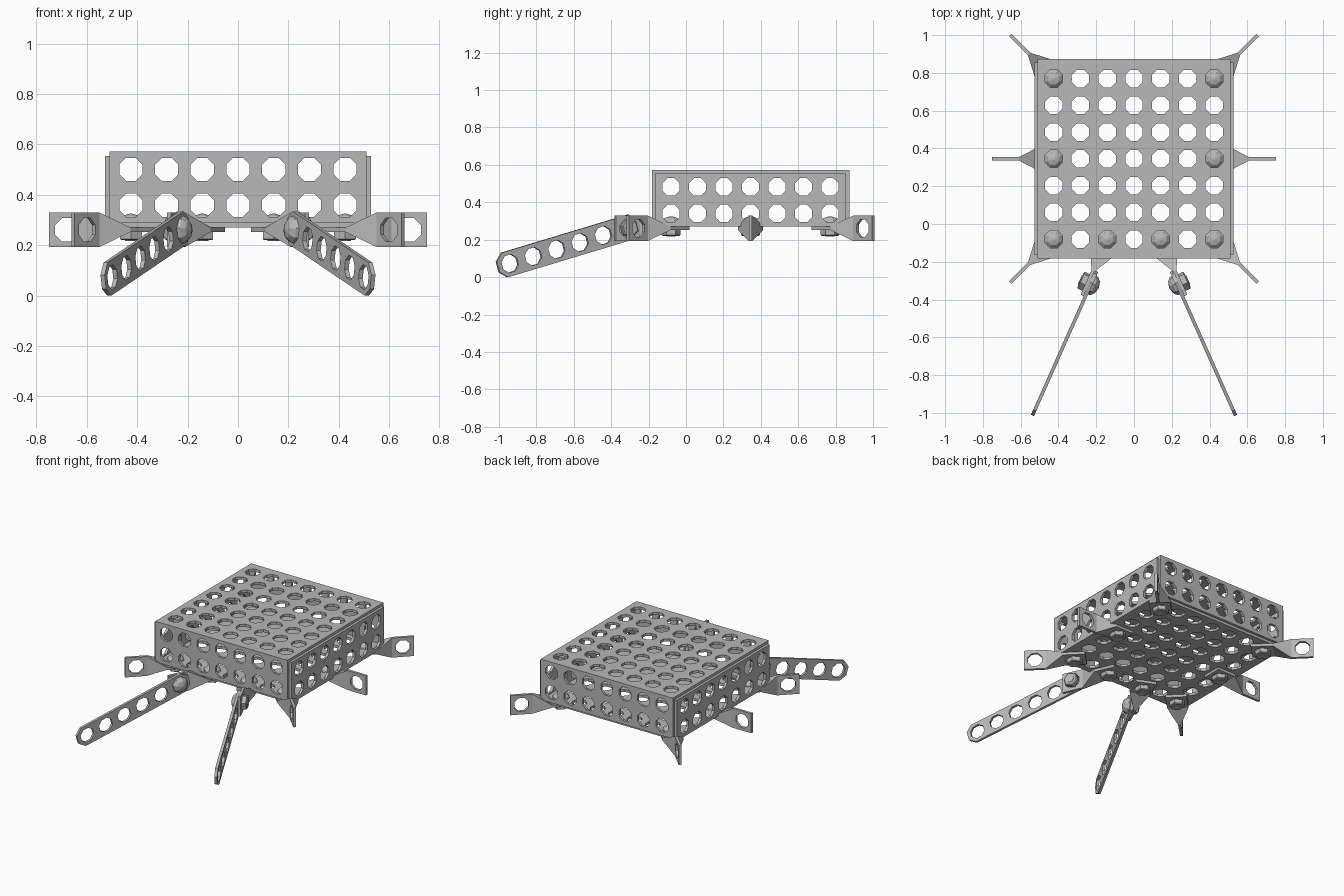
import bpy, bmesh
from math import radians, cos, sin, pi
from mathutils import Matrix, Vector

cube = bpy.data.objects.get("Cube")
if cube:
    bpy.data.objects.remove(cube)

PITCH = 0.1417      # hole spacing
HOLE = 0.05         # hole corner radius
T = 0.018           # sheet thickness
WIDE = 0.068        # half width of a strap
MID_Y = 0.345       # middle of the box
HALF = 0.51         # half side of the box
DECK = 0.27         # underside of the box

steel = bpy.data.materials.new("steel_grey")
steel.use_nodes = True
GREY = (0.48, 0.48, 0.48, 1)
steel.diffuse_color = GREY
bsdf = steel.node_tree.nodes["Principled BSDF"]
bsdf.inputs["Base Color"].default_value = GREY
bsdf.inputs["Roughness"].default_value = 0.6


def add_object(name, mesh, matrix=Matrix()):
    if not mesh.materials:
        mesh.materials.append(steel)
    obj = bpy.data.objects.new(name, mesh)
    obj.matrix_world = matrix
    bpy.context.collection.objects.link(obj)
    return obj


def to_mesh(bm, name):
    mesh = bpy.data.meshes.new(name)
    bm.to_mesh(mesh)
    bm.free()
    return mesh


def perforated(name, nx, ny, half_u, half_v, clip_ends=False):
    """Flat sheet with nx by ny eight-sided holes, centred on the origin."""
    bm = bmesh.new()
    h = PITCH / 2

    def on_square(a):
        s = max(abs(cos(a)), abs(sin(a)))
        return Vector((cos(a) / s * h, sin(a) / s * h, 0))

    def on_hole(a):
        return Vector((cos(a), sin(a), 0)) * HOLE

    for i in range(nx):
        for j in range(ny):
            c = Vector((i - (nx - 1) / 2, j - (ny - 1) / 2, 0)) * PITCH
            for k in range(8):
                a, b = (k + 0.5) * pi / 4, (k + 1.5) * pi / 4
                m = (a + b) / 2
                pts = [on_hole(a), on_square(a)]
                at_end = (i == 0 and cos(m) < 0) or (i == nx - 1 and cos(m) > 0)
                if k % 2 == 0 and not (clip_ends and at_end):
                    pts.append(on_square(m))
                pts += [on_square(b), on_hole(b)]
                bm.faces.new([bm.verts.new(c + p) for p in pts])
    bmesh.ops.remove_doubles(bm, verts=bm.verts[:], dist=0.0005)
    # Stretch the rim to the wanted outline
    for v in bm.verts:
        for axis, n, half in ((0, nx, half_u), (1, ny, half_v)):
            if abs(abs(v.co[axis]) - n * h) < 0.0005:
                v.co[axis] = half if v.co[axis] > 0 else -half
        v.co.z = -T / 2
    # Thicken
    out = bmesh.ops.extrude_face_region(bm, geom=bm.faces[:])["geom"]
    new = [g for g in out if isinstance(g, bmesh.types.BMVert)]
    bmesh.ops.translate(bm, verts=new, vec=(0, 0, T))
    bmesh.ops.recalc_face_normals(bm, faces=bm.faces[:])
    return to_mesh(bm, name)


def move(x, y, z):
    return Matrix.Translation((x, y, z))


def turn(degrees, axis):
    return Matrix.Rotation(radians(degrees), 4, axis)


# Box: two interlocking channels of perforated sheet
HEIGHT = PITCH * 2
square = perforated("square_sheet", 7, 7, HALF, HALF)
wall = perforated("wall_sheet", 7, 2, HALF, HEIGHT / 2)
add_object("bottom_panel", square, move(0, MID_Y, DECK + T / 2))
add_object("top_panel", square, move(0, MID_Y, DECK + HEIGHT + T / 2))
for name, s in (("front_panel", -1), ("back_panel", 1)):
    add_object(name, wall, move(0, MID_Y + s * (HALF + T / 2), DECK + T + HEIGHT / 2)
               @ turn(90, 'X'))
for name, s in (("right_panel", -1), ("left_panel", 1)):
    add_object(name, wall, move(s * (HALF + T / 2), MID_Y, DECK + HEIGHT / 2)
               @ turn(90, 'Z') @ turn(90, 'X'))

# Twisted bracket: flat pad, solid twist and upright tab
REACH = PITCH * 1.8
pad = perforated("pad", 1, 1, PITCH / 2, WIDE)
bm = bmesh.new()
bm.from_mesh(pad)
pad.transform(move(REACH, 0, 0) @ turn(90, 'X'))
bm.from_mesh(pad)
bpy.data.meshes.remove(pad)
twist = []
for x, hy, hz in ((PITCH / 2, WIDE, T / 2), (REACH - PITCH / 2, T / 2, WIDE)):
    for sy in (-1, 1):
        for sz in (-1, 1):
            twist.append(bm.verts.new((x, sy * hy, sz * hz)))
bmesh.ops.convex_hull(bm, input=twist)
bmesh.ops.recalc_face_normals(bm, faces=bm.faces[:])
bracket = to_mesh(bm, "bracket")


# Fastener: domed head above, shaft and hexagonal nut below
def lathe(bm, profile, sides):
    rings = []
    for r, z in profile:
        rings.append([bm.verts.new((r * cos((k + 0.5) * 2 * pi / sides),
                                    r * sin((k + 0.5) * 2 * pi / sides), z))
                      for k in range(sides)])
    for low, high in zip(rings, rings[1:]):
        for k in range(sides):
            n = (k + 1) % sides
            bm.faces.new((low[k], low[n], high[n], high[k]))
    bm.faces.new(rings[0][::-1])
    bm.faces.new(rings[-1])


bm = bmesh.new()
lathe(bm, [(0.055, T), (0.052, T + 0.012), (0.034, T + 0.029), (0.006, T + 0.037)], 8)
lathe(bm, [(0.026, -T - 0.036), (0.026, T + 0.005)], 8)
lathe(bm, [(0.044, -T - 0.032), (0.05, -T - 0.027), (0.05, -T)], 6)
fastener = to_mesh(bm, "fastener")

# Brackets bolted under the box: corners, sides and front pair
STRAP_Z = DECK - T / 2
EDGE = PITCH * 3
FRONT_Y, BACK_Y = MID_Y - EDGE, MID_Y + EDGE
SPLAY = -66
leg = perforated("leg", 6, 1, PITCH * 3, WIDE, clip_ends=True)

for side, s in (("left", 1), ("right", -1)):
    for place, x, y, angle in (("front_corner", EDGE, FRONT_Y, -45),
                               ("middle", EDGE, MID_Y, 0),
                               ("back_corner", EDGE, BACK_Y, 45),
                               ("leg", PITCH, FRONT_Y, SPLAY)):
        heading = angle if s > 0 else 180 - angle
        add_object(f"{side}_{place}_bracket", bracket,
                   move(s * x, y, STRAP_Z) @ turn(heading, 'Z'))
        add_object(f"{side}_{place}_bolt", fastener, move(s * x, y, DECK))

    # Sloping perforated leg on the inner face of the front tab
    a = radians(SPLAY)
    out = Vector((s * cos(a), sin(a), 0))
    inner = Vector((s * sin(a), -cos(a), 0))
    slope = radians(15.4)
    along = out * cos(slope) - Vector((0, 0, sin(slope)))
    up = inner.cross(along)
    hinge = Vector((s * PITCH, FRONT_Y, STRAP_Z)) + out * REACH
    frame = Matrix((along, up, inner)).transposed().to_4x4()
    centre = hinge + inner * T + along * PITCH * 2.5
    add_object(f"{side}_leg", leg, Matrix.Translation(centre) @ frame)
    add_object(f"{side}_leg_hinge_bolt", fastener,
               Matrix.Translation(hinge + inner * T / 2) @ frame)
